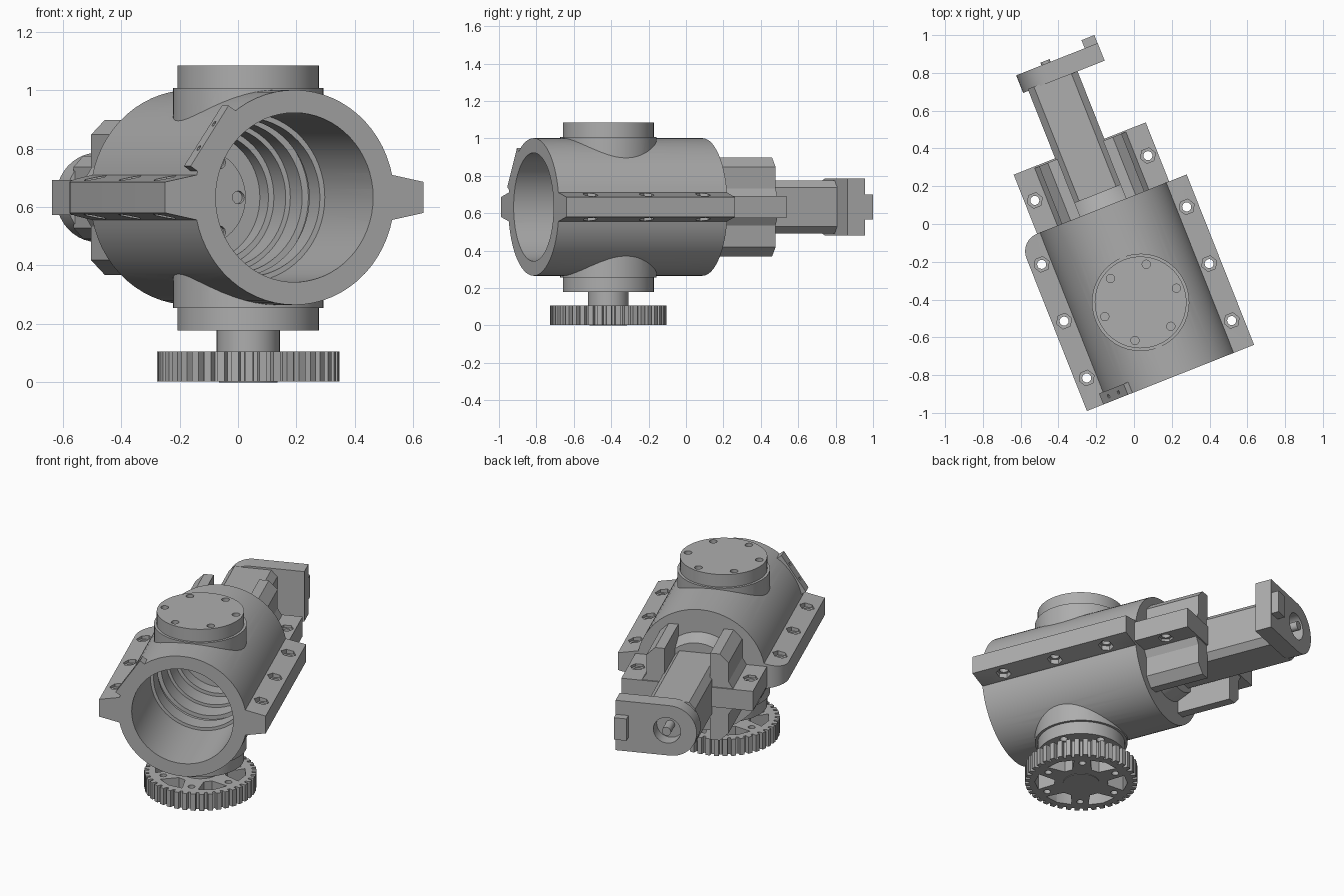
import bpy, bmesh
from math import sin, cos, pi, radians, tau
from mathutils import Matrix, Vector

cube = bpy.data.objects.get("Cube")
if cube:
    bpy.data.objects.remove(cube)

AXIS_Z = 0.633                      # height of the housing axis
PLACE = Matrix.Translation((0.035, -0.415, 0)) @ Matrix.Rotation(radians(21.6), 4, 'Z')

steel = bpy.data.materials.new("grey_steel")
steel.use_nodes = True
steel.diffuse_color = (0.42, 0.42, 0.42, 1)
steel.node_tree.nodes["Principled BSDF"].inputs["Base Color"].default_value = (0.42, 0.42, 0.42, 1)
parts = []


def add(name, bm):
    bmesh.ops.recalc_face_normals(bm, faces=bm.faces)
    mesh = bpy.data.meshes.new(name)
    bm.to_mesh(mesh)
    bm.free()
    mesh.materials.append(steel)
    ob = bpy.data.objects.new(name, mesh)
    bpy.context.collection.objects.link(ob)
    parts.append(ob)
    return ob


def loft(name, rings):
    """Solid through a stack of closed rings."""
    bm = bmesh.new()
    vs = [[bm.verts.new(p) for p in ring] for ring in rings]
    n = len(vs[0])
    for a, b in zip(vs, vs[1:]):
        for i in range(n):
            bm.faces.new((a[i], a[(i + 1) % n], b[(i + 1) % n], b[i]))
    bm.faces.new(vs[0])
    bm.faces.new(vs[-1])
    return add(name, bm)


def lathe(name, profile, axis='Z', at=(0, 0), sides=48):
    """Turned solid; profile is (radius, position along the axis)."""
    def point(r, h, t):
        a, b = at[0] + r * cos(t), at[1] + r * sin(t)
        return (a, b, h) if axis == 'Z' else (a, h, b)
    return loft(name, [[point(r, h, tau * i / sides) for i in range(sides)] for r, h in profile])


def prism(name, pts, lo, hi, axis='Z'):
    """Outline in the XY plane (axis Z) or the XZ plane (axis Y), extruded."""
    return loft(name, [[(a, b, h) if axis == 'Z' else (a, h, b) for a, b in pts] for h in (lo, hi)])


def box(name, x0, x1, y0, y1, z0, z1):
    return prism(name, [(x0, y0), (x1, y0), (x1, y1), (x0, y1)], z0, z1)


def combine(ob, other, op='DIFFERENCE'):
    mod = ob.modifiers.new("bool", 'BOOLEAN')
    mod.operation, mod.solver, mod.object = op, 'EXACT', other
    bpy.context.view_layer.update()
    dg = bpy.context.evaluated_depsgraph_get()
    mesh = bpy.data.meshes.new_from_object(ob.evaluated_get(dg))
    ob.modifiers.clear()
    ob.data = mesh
    parts.remove(other)
    bpy.data.objects.remove(other)


def bolt_hole(ob, x, y):
    combine(ob, lathe("cut", [(0.024, 0.4), (0.024, 0.9)], at=(x, y), sides=16))
    for s in (-1, 1):
        lo, hi = sorted((AXIS_Z + s * 0.045, AXIS_Z + s * 0.12))
        combine(ob, lathe("cut", [(0.042, lo), (0.042, hi)], at=(x, y), sides=6))


# Main housing: barrel, bosses and split-line flanges
body = lathe("housing", [(0.368, -0.43), (0.368, 0.54)], 'Y', (0, AXIS_Z), 64)
combine(body, lathe("boss", [(0.258, 0.255), (0.258, 1.008)]), 'UNION')
for s in (-1, 1):
    section = [(s * u, AXIS_Z + h) for u, h in
               ((0.25, -0.085), (0.36, -0.077), (0.476, -0.053),
                (0.476, 0.053), (0.36, 0.077), (0.25, 0.085))]
    combine(body, prism("flange", section, -0.43, 0.54, 'Y'), 'UNION')

# Stepped bore
combine(body, lathe("bore", [(0.29, -0.5), (0.29, 0.02), (0.272, 0.02), (0.272, 0.12),
                             (0.285, 0.12), (0.285, 0.16), (0.262, 0.16), (0.262, 0.27),
                             (0.245, 0.27), (0.245, 0.38), (0.225, 0.38), (0.225, 0.46)],
                    'Y', (0, AXIS_Z), 64))

# Rounded rear corner of the right flange
arc = [(-0.376 + 0.1 * cos(t), 0.44 + 0.1 * sin(t))
       for t in (pi - i * pi / 16 for i in range(9))]
combine(body, prism("cut", arc + [(-0.376, 0.6), (-0.6, 0.6), (-0.6, 0.44)], 0.4, 0.9))
for x in (-0.413, 0.413):
    for y in (-0.267, 0.057, 0.38):
        bolt_hole(body, x, y)

# Hub ring and its bolt sockets at the bottom of the bore
hub = lathe("inner_hub", [(0.165, 0.44), (0.165, 0.465)], 'Y', (0, AXIS_Z))
for i in range(6):
    t = i * pi / 3
    combine(hub, lathe("cut", [(0.022, 0.4), (0.022, 0.46)], 'Y',
                       (0.138 * cos(t), AXIS_Z + 0.138 * sin(t)), 12))

# Round covers on the bosses
for name, lo, hi in (("top_cover", 1.0, 1.085), ("bottom_cover", 0.178, 0.26)):
    cover = lathe(name, [(0.243, lo), (0.243, hi)])
    for i in range(6):
        t = i * pi / 3
        z = (hi - 0.025, hi + 0.02) if name == "top_cover" else (lo - 0.02, lo + 0.025)
        combine(cover, lathe("cut", [(0.022, z[0]), (0.022, z[1])],
                             at=(0.204 * cos(t), 0.204 * sin(t)), sides=16))

# Small screwed plate on the upper front edge
n, d = Vector((cos(radians(146)), sin(radians(146)))), Vector((sin(radians(146)), -cos(radians(146))))
corner = [n * r + d * s for r, s in ((0.33, -0.125), (0.377, -0.125), (0.377, 0.125), (0.33, 0.125))]
plate = prism("edge_plate", [(p.x, AXIS_Z + p.y) for p in corner], -0.43, -0.368, 'Y')
for s in (-0.05, 0.05):
    hole = lathe("cut", [(0.01, 0.36), (0.01, 0.4)], sides=10)
    turn = Matrix.Rotation(radians(146 - 90), 4, 'Y').inverted()
    hole.data.transform(Matrix.Translation((d.x * s, -0.4, AXIS_Z + d.y * s)) @ turn)
    combine(plate, hole)

# Rear clamp: flanged base with four raised jaws
clamp = box("rear_clamp", -0.376, 0.376, 0.53, 0.876, AXIS_Z - 0.06, AXIS_Z + 0.06)
for s in (-1, 1):
    jaw = [(s * u, AXIS_Z + h) for u, h in
           ((0.13, -0.265), (0.185, -0.265), (0.235, -0.215), (0.235, -0.1), (0.26, -0.06),
            (0.26, 0.06), (0.235, 0.1), (0.235, 0.215), (0.185, 0.265), (0.13, 0.265))]
    combine(clamp, prism("jaw", jaw, 0.53, 0.868, 'Y'), 'UNION')
for x in (-0.322, 0.322):
    bolt_hole(clamp, x, 0.708)
lathe("rear_collar", [(0.235, 0.53), (0.2, 0.62)], 'Y', (0, AXIS_Z))

# Chamfered tail bar
bar = [(sx * a, AXIS_Z + sz * b) for sx, sz, flip in ((1, 1, 0), (-1, 1, 1), (-1, -1, 0), (1, -1, 1))
       for a, b in (((0.14, 0.105), (0.105, 0.142)), ((0.105, 0.142), (0.14, 0.105)))[flip]]
prism("tail_bar", bar, 0.53, 1.27, 'Y')

# End plate: rounded on one side, with a socket, pin and tab
outline = [(0.294, AXIS_Z - 0.153), (0.294, AXIS_Z + 0.153)]
outline += [(-0.017 + 0.153 * cos(t), AXIS_Z + 0.153 * sin(t))
            for t in (pi / 2 + i * pi / 20 for i in range(21))]
end = prism("end_plate", outline, 1.26, 1.36, 'Y')
combine(end, lathe("cut", [(0.078, 1.28), (0.078, 1.4)], 'Y', (0, AXIS_Z), 32))
lathe("socket_pin", [(0.026, 1.27), (0.026, 1.375)], 'Y', (0, AXIS_Z), 20)
box("end_tab", 0.22, 0.293, 1.35, 1.406, AXIS_Z - 0.067, AXIS_Z + 0.067)

# Drive shaft and toothed wheel
lathe("drive_shaft", [(0.108, 0.09), (0.108, 0.19)])
TEETH = 40
teeth = [(r * cos(t), r * sin(t)) for i in range(TEETH)
         for r, t in ((r, tau * (i + f) / TEETH) for r, f in
                      ((0.287, 0), (0.287, 0.3), (0.312, 0.38), (0.312, 0.92)))]
gear = prism("drive_gear", teeth, 0.003, 0.105)
for i in range(6):
    t = i * pi / 3
    window = [(r * cos(t + a), r * sin(t + a)) for r, a in
              ((0.15, -0.16), (0.25, -0.34), (0.258, 0), (0.25, 0.34), (0.15, 0.16))]
    combine(gear, prism("cut", window, -0.1, 0.2))
    t += pi / 6
    combine(gear, lathe("cut", [(0.02, -0.1), (0.02, 0.2)],
                        at=(0.215 * cos(t), 0.215 * sin(t)), sides=14))
lathe("gear_hub", [(0.1, 0.0), (0.1, 0.1)])

# Turn everything into place and smooth the round surfaces
bpy.ops.object.select_all(action='DESELECT')
for ob in parts:
    ob.data.transform(PLACE)
    ob.select_set(True)
bpy.context.view_layer.objects.active = body
bpy.ops.object.shade_smooth_by_angle(angle=radians(30))
